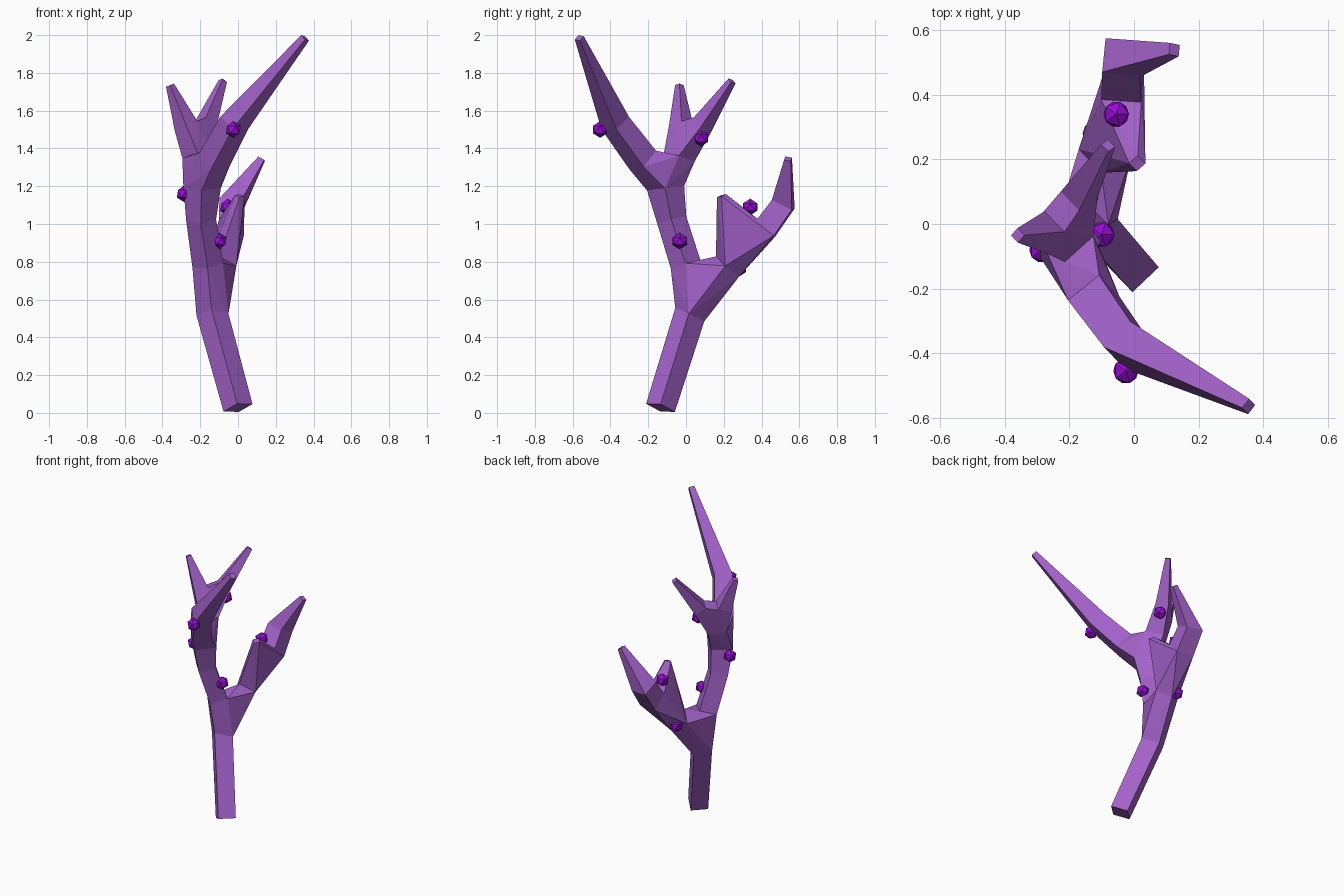
import bpy, bmesh
from mathutils import Vector

if "Cube" in bpy.data.objects:
    bpy.data.objects.remove(bpy.data.objects["Cube"])

def material(name, color):
    m = bpy.data.materials.new(name)
    m.diffuse_color = color
    m.use_nodes = True
    m.node_tree.nodes["Principled BSDF"].inputs["Base Color"].default_value = m.diffuse_color
    return m

bark = material("lavender_bark", (0.36, 0.12, 0.58, 1))
bud = material("purple_bud", (0.30, 0.004, 0.65, 1))

SIDE = Vector((0.72, 0.69, 0))  # shared reference keeps the square sections untwisted
ACROSS = Vector((1, -0.1, 0))   # reference for the side branch
bm = bmesh.new()

def frame(center, direction, r, side=SIDE):
    """Four corner points of a square section."""
    d = Vector(direction).normalized()
    u = (side - d * side.dot(d)).normalized()
    v = d.cross(u)
    c = Vector(center)
    return [c + (u * a + v * b) * r for a, b in ((-1, -1), (1, -1), (1, 1), (-1, 1))]

def limb(*frames, cap_start=False, cap_end=False):
    rings = [[bm.verts.new(p) for p in f] for f in frames]
    for a, b in zip(rings, rings[1:]):
        for i in range(4):
            j = (i + 1) % 4
            bm.faces.new((a[i], a[j], b[j], b[i]))
    if cap_start:
        bm.faces.new(rings[0][::-1])
    if cap_end:
        bm.faces.new(rings[-1])

def fork(*frames, closed=()):
    """Convex joint between sections, left open where limbs attach."""
    hb = bmesh.new()
    owner = [(p, i) for i, f in enumerate(frames) for p in f]
    for p, _ in owner:
        hb.verts.new(p)
    bmesh.ops.convex_hull(hb, input=list(hb.verts))
    for f in hb.faces:
        pts = [v.co.copy() for v in f.verts]
        ids = {min(owner, key=lambda o: (o[0] - p).length)[1] for p in pts}
        if len(ids) > 1 or ids & set(closed):
            bm.faces.new([bm.verts.new(p) for p in pts])
    hb.free()

# Square sections: centre, growth direction, half width
base = frame((0, -0.135, 0.027), (-0.13, 0.15, 0.5), 0.056)
trunk_top = frame((-0.135, 0.02, 0.52), (-0.02, 0.28, 0.6), 0.06)
main_low = frame((-0.16, 0.0, 0.78), (-0.13, -0.15, 0.8), 0.058)
main_mid = frame((-0.195, -0.075, 1.02), (-0.06, -0.2, 0.8), 0.056)
main_top = frame((-0.19, -0.108, 1.19), (0, -0.1, 0.8), 0.07)
long_low = frame((-0.125, -0.23, 1.34), (0.13, -0.2, 0.25), 0.062)
long_mid = frame((-0.02, -0.375, 1.535), (0.25, -0.25, 0.5), 0.057)
long_tip = frame((0.355, -0.565, 1.985), (0.37, -0.19, 0.45), 0.018)
twin_low = frame((-0.21, -0.035, 1.355), (-0.02, 0.08, 0.3), 0.06)
twin_a = frame((-0.275, -0.025, 1.52), (-0.12, 0, 0.3), 0.046)
twin_a_tip = frame((-0.36, -0.035, 1.735), (-0.12, 0, 0.3), 0.016)
twin_b = frame((-0.17, 0.09, 1.53), (0.1, 0.18, 0.25), 0.042)
twin_b_tip = frame((-0.08, 0.243, 1.757), (0.1, 0.17, 0.25), 0.016)
side_low = frame((-0.09, 0.22, 0.775), (0.06, 0.6, 0.7), 0.058)
side_top = frame((-0.035, 0.425, 0.98), (0.02, 0.6, 0.6), 0.062, ACROSS)
side_elbow = frame((-0.035, 0.515, 1.105), (0.1, 0.35, 0.7), 0.059, ACROSS)
side_tip = frame((0.125, 0.54, 1.345), (0.16, 0.03, 0.25), 0.018, ACROSS)
spur_tip = frame((0.01, 0.188, 1.15), (0.03, -0.1, 0.3), 0.018)

# Straight and bent limbs
limb(base, trunk_top, cap_start=True)
limb(main_low, main_mid, main_top)
limb(long_low, long_mid, long_tip, cap_end=True)
limb(twin_a, twin_a_tip, cap_end=True)
limb(twin_b, twin_b_tip, cap_end=True)
limb(side_top, side_elbow, side_tip, cap_end=True)

# Forks; the spur grows straight out of the last one
fork(trunk_top, main_low, side_low)
fork(main_top, long_low, twin_low)
fork(twin_low, twin_a, twin_b)
fork(side_low, side_top, spur_tip, closed=(2,))

bmesh.ops.remove_doubles(bm, verts=list(bm.verts), dist=0.0005)
bmesh.ops.recalc_face_normals(bm, faces=list(bm.faces))
mesh = bpy.data.meshes.new("branch")
bm.to_mesh(mesh)
bm.free()
branch = bpy.data.objects.new("branch", mesh)
bpy.context.collection.objects.link(branch)
mesh.materials.append(bark)

# Small faceted buds
buds = [(-0.025, -0.455, 1.5), (-0.285, -0.08, 1.16), (-0.15, 0.08, 1.455),
        (-0.1, -0.033, 0.91), (-0.055, 0.34, 1.09), (-0.12, 0.28, 0.765)]
for i, p in enumerate(buds):
    bpy.ops.mesh.primitive_ico_sphere_add(subdivisions=1, radius=0.044, location=p)
    o = bpy.context.object
    o.name = f"bud_{i + 1}"
    o.data.materials.append(bud)
